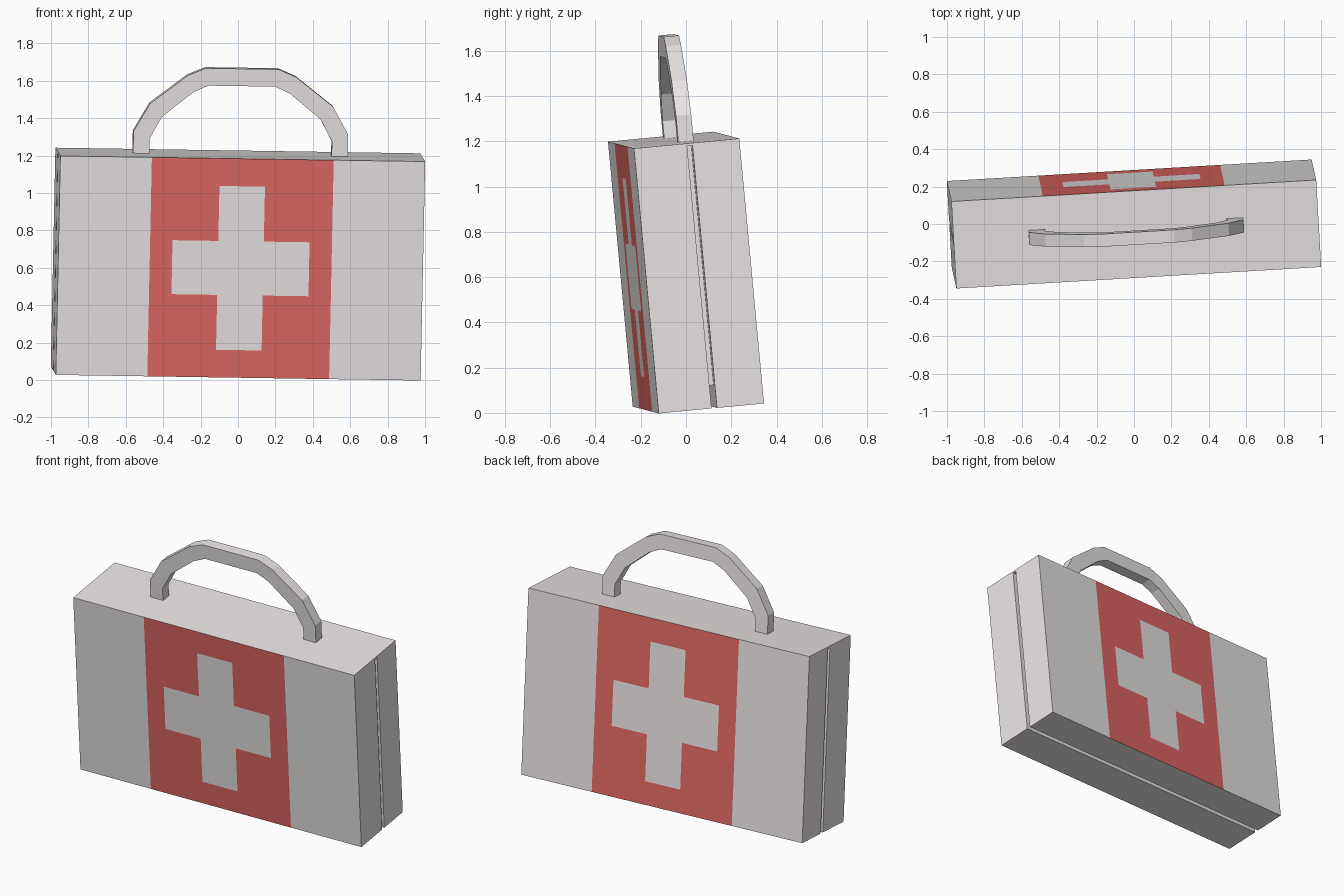
import bpy, bmesh
from mathutils import Matrix, Vector

if "Cube" in bpy.data.objects:
    bpy.data.objects.remove(bpy.data.objects["Cube"])

HW, HD, HH = 0.977, 0.234, 0.588      # half width, depth, height of the case

# Tilted pose of the whole case
ax = Vector((0.998, 0.0588, -0.0154)).normalized()
az = ax.cross(Vector((-0.06, 0.994, 0.094))).normalized()
ay = az.cross(ax)
POSE = Matrix.Translation((0, 0, 0.62)) @ Matrix((ax, ay, az)).transposed().to_4x4()


def material(name, color):
    m = bpy.data.materials.new(name)
    m.diffuse_color = (*color, 1)
    m.use_nodes = True
    m.node_tree.nodes["Principled BSDF"].inputs["Base Color"].default_value = m.diffuse_color
    return m


pale = material("pale_shell", (0.83, 0.79, 0.79))
red = material("red_panel", (0.76, 0.14, 0.13))


def finish(name, bm, mats):
    bmesh.ops.recalc_face_normals(bm, faces=bm.faces)
    me = bpy.data.meshes.new(name)
    bm.to_mesh(me)
    bm.free()
    for m in mats:
        me.materials.append(m)
    ob = bpy.data.objects.new(name, me)
    bpy.context.collection.objects.link(ob)
    ob.matrix_world = POSE
    return ob


def extrude_profile(name, pts, y0, y1, mats):
    bm = bmesh.new()
    face = bm.faces.new([bm.verts.new((x, y0, z)) for x, z in pts])
    geo = bmesh.ops.extrude_face_region(bm, geom=[face])["geom"]
    verts = [g for g in geo if isinstance(g, bmesh.types.BMVert)]
    bmesh.ops.translate(bm, vec=(0, y1 - y0, 0), verts=verts)
    return finish(name, bm, mats)


# Case body: a box sliced so the cross panels can be coloured front and back
PANEL, ARM_X, BAR_X, BAR_Z, ARM_Z = 0.487, 0.367, 0.122, 0.44, 0.145
bm = bmesh.new()
bmesh.ops.create_cube(bm, size=2, matrix=Matrix.Diagonal((HW, HD, HH, 1)))
cuts = [(s * v, 0, 0) for v in (PANEL, ARM_X, BAR_X) for s in (-1, 1)]
cuts += [(0, 0, s * v) for v in (BAR_Z, ARM_Z) for s in (-1, 1)]
for co in cuts:
    bmesh.ops.bisect_plane(bm, geom=bm.verts[:] + bm.edges[:] + bm.faces[:],
                           plane_co=co, plane_no=Vector(co).normalized())
bm.normal_update()
for f in bm.faces:
    c = f.calc_center_median()
    x, z = abs(c.x), abs(c.z)
    cross = (x < BAR_X and z < BAR_Z) or (x < ARM_X and z < ARM_Z)
    if abs(f.normal.y) > 0.9 and x < PANEL and not cross:
        f.material_index = 1
bmesh.ops.dissolve_limit(bm, angle_limit=0.01, verts=bm.verts[:],
                         edges=bm.edges[:], delimit={'MATERIAL'})
case = finish("case_body", bm, [pale, red])

# Seam groove around the sides and bottom
D, E, T = 0.1, 0.05, HH - 0.012
groove = extrude_profile("seam_cutter", [
    (-HW - E, T), (-HW - E, -HH - E), (HW + E, -HH - E), (HW + E, T),
    (HW - D, T), (HW - D, -HH + D), (-HW + D, -HH + D), (-HW + D, T)],
    0.001, 0.025, [pale])
groove.hide_render = True
groove.hide_set(True)
mod = case.modifiers.new("seam", 'BOOLEAN')
mod.operation = 'DIFFERENCE'
mod.solver = 'EXACT'
mod.object = groove

# Arched carrying handle
outer = [(0.575, 0.58), (0.575, 0.705), (0.49, 0.855), (0.29, 1.01), (0.195, 1.05)]
inner = [(0.18, 0.957), (0.26, 0.92), (0.425, 0.785), (0.49, 0.665), (0.487, 0.58)]
mirror = lambda pts: [(-x, z) for x, z in reversed(pts)]
extrude_profile("carry_handle", outer + mirror(outer) + mirror(inner) + inner,
                -0.013, 0.055, [pale])
